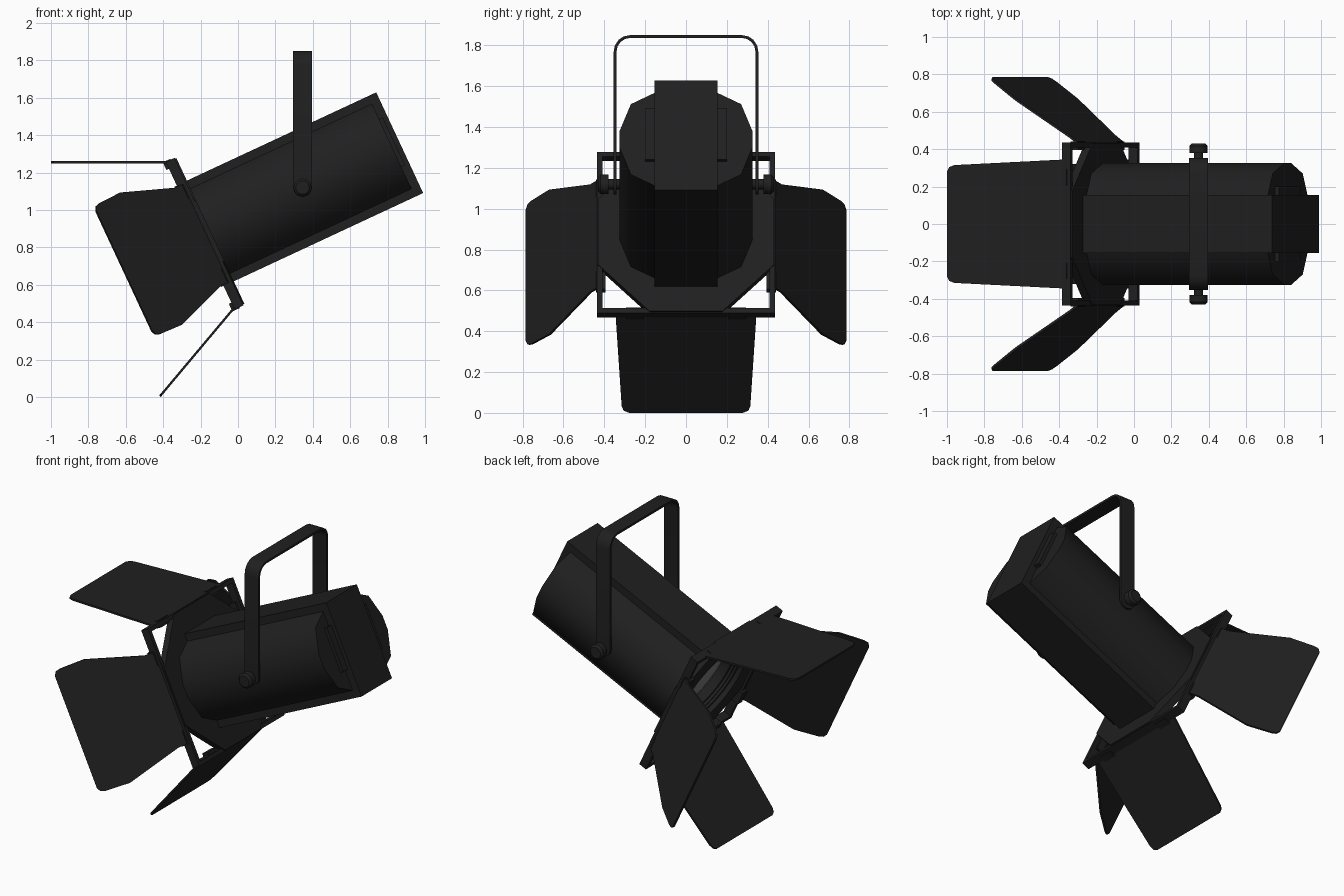
import bpy, bmesh, math
from mathutils import Matrix, Vector

if "Cube" in bpy.data.objects:
    bpy.data.objects.remove(bpy.data.objects["Cube"])

def material(name, v):
    m = bpy.data.materials.new(name)
    m.diffuse_color = (v, v, v, 1)
    m.use_nodes = True
    m.node_tree.nodes["Principled BSDF"].inputs["Base Color"].default_value = m.diffuse_color
    return m

BLACK = material("black_paint", 0.014)
GLASS = material("grey_lens", 0.2)

# Lamp frame: local x runs backwards along the barrel, tilted up 25 degrees
TILT = Matrix.Translation((-0.175, 0, 0.875)) @ Matrix.Rotation(math.radians(-25), 4, 'Y')
WORLD = Matrix.Identity(4)

def finish(name, bm, mat=BLACK, frame=TILT, angle=30, fix=True):
    if fix:
        bmesh.ops.recalc_face_normals(bm, faces=bm.faces[:])
    bm.transform(frame)
    me = bpy.data.meshes.new(name)
    bm.to_mesh(me)
    bm.free()
    me.materials.append(mat)
    ob = bpy.data.objects.new(name, me)
    bpy.context.collection.objects.link(ob)
    bpy.ops.object.select_all(action='DESELECT')
    ob.select_set(True)
    bpy.context.view_layer.objects.active = ob
    bpy.ops.object.shade_smooth_by_angle(angle=math.radians(angle))
    return ob

def prism(name, pts, offset, frame=TILT, angle=30, caps=(True, True)):
    """Extrude a polygon of 3D points along offset."""
    bm = bmesh.new()
    a = [bm.verts.new(p) for p in pts]
    b = [bm.verts.new(Vector(p) + Vector(offset)) for p in pts]
    n = len(a)
    for i in range(n):
        bm.faces.new((a[i], a[(i + 1) % n], b[(i + 1) % n], b[i]))
    if caps[0]:
        bm.faces.new(a[::-1])
    if caps[1]:
        bm.faces.new(b)
    return finish(name, bm, frame=frame, angle=angle)

def box(name, x, y, z, frame=TILT):
    pts = [(x[0], y[0], z[0]), (x[0], y[1], z[0]), (x[0], y[1], z[1]), (x[0], y[0], z[1])]
    return prism(name, pts, (x[1] - x[0], 0, 0), frame)

def loft(name, rings, mat=BLACK, seg=32, frame=TILT, cap=False, angle=30):
    """Rings of (distance, radius or radius function) around local x."""
    bm = bmesh.new()
    rows = []
    for u, r in rings:
        row = []
        for i in range(seg):
            a = 2 * math.pi * i / seg
            rad = r(a) if callable(r) else r
            row.append(bm.verts.new((u, rad * math.cos(a), rad * math.sin(a))))
        rows.append(row)
    for a, b in zip(rows, rows[1:]):
        for i in range(seg):
            j = (i + 1) % seg
            bm.faces.new((a[i], a[j], b[j], b[i]))
    if cap:
        bm.faces.new(rows[0][::-1])
        bm.faces.new(rows[-1])
    return finish(name, bm, mat, frame, angle)

# Barrel: rounded sides with a flat raised channel above and below, open at the front
quarter = [(0.325, 0.045), (0.27, 0.19), (0.155, 0.25), (0.155, 0.297)]
half = [(y, -v) for y, v in reversed(quarter)] + quarter
outline = half + [(-y, v) for y, v in reversed(half)]
prism("barrel", [(0.02, y, v) for y, v in outline], (1.08, 0, 0), angle=50, caps=(False, True))
box("back_plate", (1.09, 1.147), (-0.155, 0.155), (-0.297, 0.297))
box("back_vent", (1.09, 1.122), (-0.2, 0.2), (-0.12, 0.16))

# Octagonal front flange with stepped opening
def octagon(a):
    s = math.pi / 4
    return 0.43 / math.cos((a + s / 2) % s - s / 2)

loft("front_flange", [(0.03, 0.27), (0.03, octagon), (-0.015, octagon), (-0.015, 0.30),
                      (0.015, 0.30), (0.015, 0.28), (0.05, 0.28), (0.05, 0.26), (0.12, 0.26)])

# Slightly domed lens
loft("lens", [(0.11, 0.262), (0.095, 0.2), (0.085, 0.1), (0.082, 0.01), (0.115, 0.01), (0.115, 0.262)],
     GLASS, cap=False)

# Square accessory frame
for s in (-1, 1):
    edge = sorted((s * 0.41, s * 0.435))
    box("frame_side", (-0.03, 0.022), edge, (-0.435, 0.435))
    box("frame_rail", (-0.03, 0.022), (-0.435, 0.435), edge)
    # Hinge lugs, two on each edge
    for t in (-0.25, 0.25):
        lug = (t - 0.045, t + 0.045)
        box("side_hinge", (-0.045, 0.0), sorted((s * 0.395, s * 0.44)), lug)
        box("rail_hinge", (-0.045, 0.0), lug, sorted((s * 0.395, s * 0.44)))

# Barn doors: outline given as (distance from hinge, half width)
def door(name, shape, hinge, along, across, frame):
    d, w, o = Vector(along).normalized(), Vector(across), Vector(hinge)
    full = shape + [(t, -h) for t, h in reversed(shape)]
    n = d.cross(w) * 0.012
    prism(name, [o + d * t + w * h - n / 2 for t, h in full], n, frame, angle=20)

end_door = [(0, 0.345), (0.59, 0.315), (0.617, 0.305), (0.63, 0.28)]
door("top_door", end_door, (-0.37, 0, 1.255), (-1, 0, 0), (0, 1, 0), WORLD)
door("bottom_door", end_door, (-0.012, 0, 0.487), (-0.643, 0, -0.766), (0, 1, 0), WORLD)
side_door = [(0, 0.29), (0.06, 0.29), (0.40, 0.39), (0.55, 0.386), (0.58, 0.378), (0.594, 0.355)]
for s in (-1, 1):
    door("side_door", side_door, (0, s * 0.43, 0), (-0.48, s * 0.35, 0), (0, 0, 1), TILT)

# Hanging yoke: a bent strap
def strap(y, z, r):
    arc = [(y - r + r * math.cos(a), z - r + r * math.sin(a))
           for a in (math.pi / 8 * k for k in range(5))]
    right = [(y, 1.12)] + arc
    return right + [(-p, q) for p, q in reversed(right)]

profile = strap(0.354, 1.85, 0.08) + strap(0.34, 1.836, 0.066)[::-1]
prism("yoke", [(0.295, y, z) for y, z in profile], (0.1, 0, 0), WORLD, angle=30)

# Pivot ends, bolts and tightening knobs on both sides
for s in (-1, 1):
    f = Matrix.Translation((0.345, 0, 1.12)) @ Matrix.Rotation(s * math.pi / 2, 4, 'Z')
    loft("yoke_end", [(0.34, 0.05), (0.354, 0.05)], frame=f, seg=24, cap=True)
    loft("pivot_bolt", [(0.30, 0.025), (0.39, 0.025)], frame=f, seg=16, cap=True)
    loft("knob", [(0.38, 0.048), (0.418, 0.048), (0.43, 0.036)], frame=f, seg=20, cap=True)
